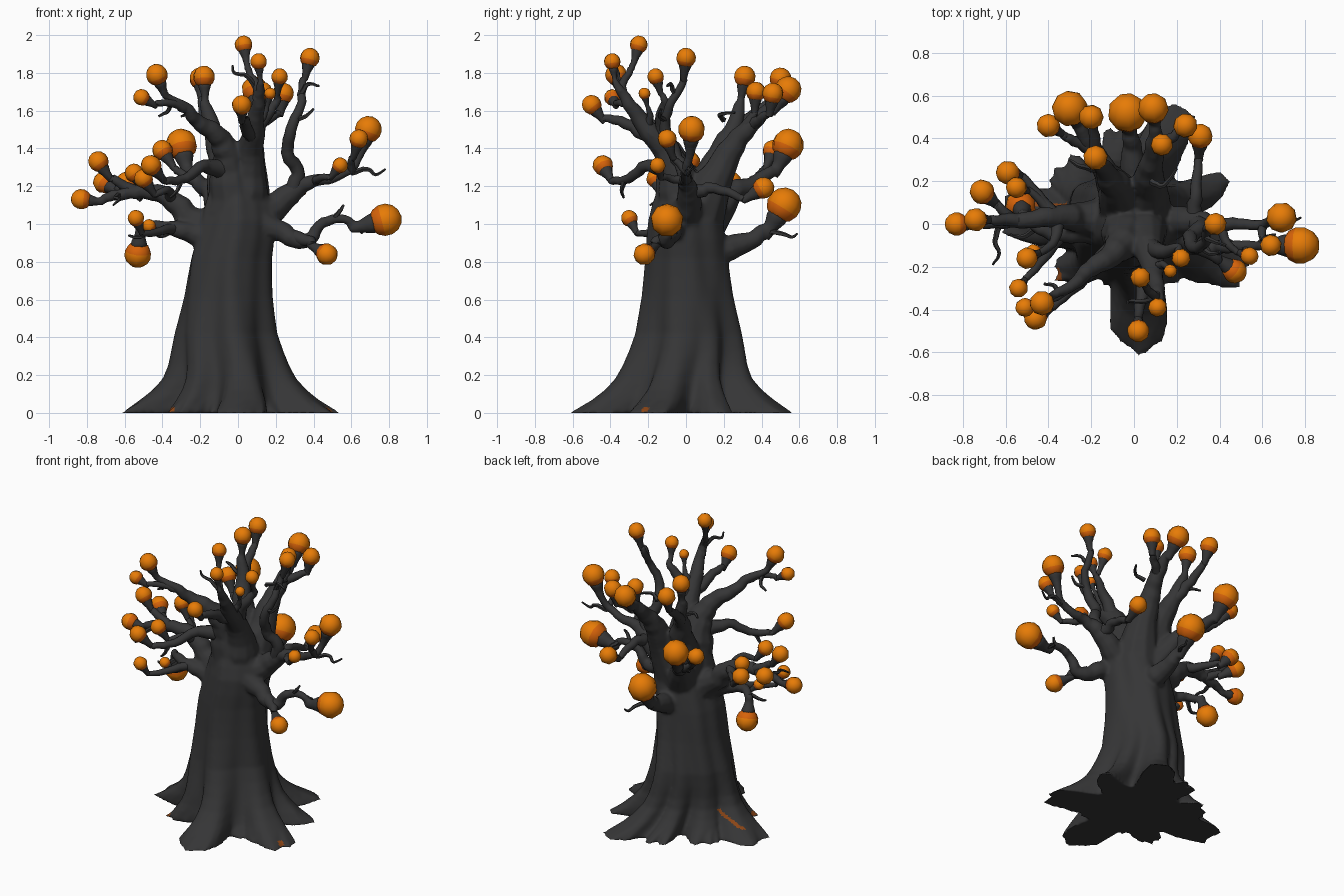
import bpy, bmesh, math, random
from mathutils import Vector, Matrix

random.seed(4)


def material(name, rgb):
    m = bpy.data.materials.new(name)
    m.diffuse_color = (*rgb, 1)
    return m


BARK = material("charcoal_bark", (0.036, 0.036, 0.037))
ORANGE = material("bright_orange", (0.8, 0.2, 0.002))
DEEP = material("deep_orange", (0.68, 0.125, 0.003))
RUST = material("rust_scar", (0.26, 0.06, 0.008))
core_parts = []  # trunk and thick limbs, fused at the end


def finish(name, bm, mats, angle=50):
    bmesh.ops.recalc_face_normals(bm, faces=bm.faces)
    me = bpy.data.meshes.new(name)
    bm.to_mesh(me)
    bm.free()
    for m in mats:
        me.materials.append(m)
    ob = bpy.data.objects.new(name, me)
    bpy.context.collection.objects.link(ob)
    bpy.ops.object.select_all(action='DESELECT')
    bpy.context.view_layer.objects.active = ob
    ob.select_set(True)
    bpy.ops.object.shade_smooth_by_angle(angle=math.radians(angle))
    return ob


def loft(bm, rings):
    """Bridge rings of equal size and cap both ends."""
    n = len(rings[0])
    for a, b in zip(rings, rings[1:]):
        for i in range(n):
            bm.faces.new((a[i], a[(i + 1) % n], b[(i + 1) % n], b[i]))
    bm.faces.new(rings[0][::-1])
    bm.faces.new(rings[-1])


def lerp(table, z):
    for (z0, v0), (z1, v1) in zip(table, table[1:]):
        if z <= z1:
            return v0 + (v1 - v0) * (z - z0) / (z1 - z0)
    return table[-1][1]


# Trunk: stacked rings whose blunt lobes spread out into the roots
ROOTS = [(-87, .61, 19), (176, .62, 19), (-24, .56, 19), (24, .47, 13),
         (69, .58, 16), (100, .46, 14), (142, .44, 17), (216, .44, 15)]  # angle, reach, width
CORE = [(0, .31), (.1, .27), (.2, .25), (.4, .237), (.6, .222), (.8, .212),
        (1.0, .2), (1.15, .16), (1.28, .1)]
FLARE = [(0, 1), (.03, .88), (.1, .6), (.2, .34), (.4, .17), (.6, .07), (.8, .02), (1.0, 0), (1.3, 0)]
SHIFT_X = [(0, 0), (.2, -.03), (.4, -.06), (.8, -.04), (1.0, 0), (1.3, 0)]
SHIFT_Y = [(0, 0), (.2, -.01), (.4, .015), (.8, .01), (1.3, 0)]
BLUNT = [(0, 5), (.1, 4), (.35, 2.2), (1.3, 2)]


def lobe(deg, power):
    best = 0
    for a, reach, w in ROOTS:
        d = abs((deg - a + 180) % 360 - 180)
        best = max(best, (reach - .31) * math.exp(-(d / w) ** power))
    return best


bm = bmesh.new()
rings, N = [], 90
jag = [random.uniform(-.04, .03) for _ in range(N)]
for z in (0, .03, .07, .12, .18, .25, .33, .42, .52, .62, .72, .82, .92, 1.02, 1.1, 1.18, 1.26):
    ring = []
    for i in range(N):
        deg = 360 * i / N
        t = math.radians(deg + 8 * math.sin(z * 5))
        crease = .008 * math.sin(5 * t + 3 * z) + .003 * math.sin(11 * t)
        r = (lerp(CORE, z) + lerp(FLARE, z) * lobe(deg, lerp(BLUNT, z)) + crease
             + jag[i] * max(0, 1 - z / .06))
        ring.append(bm.verts.new((lerp(SHIFT_X, z) + r * math.cos(t),
                                  lerp(SHIFT_Y, z) + r * math.sin(t), z)))
    rings.append(ring)
loft(bm, rings)
core_parts.append(finish("trunk", bm, [BARK]))


def smooth_path(pts, steps=4):
    """Catmull-Rom curve through (x, y, z, radius) points with a slight gnarl."""
    p = [Vector(q) for q in pts]
    p = [2 * p[0] - p[1]] + p + [2 * p[-1] - p[-2]]
    out = []
    for i in range(1, len(p) - 2):
        a, b, c, d = p[i - 1:i + 3]
        for s in range(steps):
            t = s / steps
            q = .5 * (2 * b + (c - a) * t + (2 * a - 5 * b + 4 * c - d) * t * t
                      + (3 * b - a - 3 * c + d) * t ** 3)
            q[3] = b[3] + (c[3] - b[3]) * t
            if s:
                for k in range(3):
                    q[k] += random.uniform(-.2, .2) * min(q[3], .04)
            out.append(q)
    out.append(p[-2])
    return [(q.to_3d(), q[3]) for q in out]


def tube(bm, path, sides):
    rings, side = [], Vector((.31, .83, .46))
    for i, (c, r) in enumerate(path):
        d = (path[min(i + 1, len(path) - 1)][0] - path[max(i - 1, 0)][0]).normalized()
        side = (side - d * side.dot(d)).normalized()
        up = d.cross(side)
        rings.append([bm.verts.new(c + r * (math.cos(t) * side + math.sin(t) * up))
                      for t in (2 * math.pi * k / sides for k in range(sides))])
    loft(bm, rings)


def limb(name, *pts, ball=None, sides=10):
    """Gnarled limb; with a ball it ends in a flared cup holding an orange bulb."""
    bm = bmesh.new()
    if ball:
        c, r = Vector(ball[:3]), ball[3]
        d = (c - Vector(pts[-1][:3])).normalized()
        d = (d + Vector((0, 0, .2))).normalized()
        path = smooth_path([*pts, (*(c - d * r * 2.3), min(pts[-1][3], r * .35))])
        path += [(c - d * r * 1.5, r * .46), (c - d * r * .95, r * .66), (c - d * r * .7, r * .7)]
    else:
        path = smooth_path(pts)
    tube(bm, path, sides)
    ob = finish(name, bm, [BARK])
    if pts[0][3] >= .07:
        core_parts.append(ob)
    if ball:
        bm = bmesh.new()
        bmesh.ops.create_uvsphere(bm, u_segments=9, v_segments=7, radius=r * 1.06)
        for f in bm.faces:
            f.material_index = int(f.calc_center_median().z < -.2 * r)
        rot = d.to_track_quat('Z', 'Y').to_matrix().to_4x4()
        bm.transform(Matrix.Translation(c) @ rot)
        finish(name + "_bulb", bm, [ORANGE, DEEP])


def twig(*pts):
    n = len(pts)
    limb("twig", *[(*p, .014 * (1 - i / n) + .002) for i, p in enumerate(pts)], sides=5)


# Front left crown limb
limb("front_left_limb", (-.02, 0, 1.0, .17), (-.04, -.06, 1.3, .1), (-.09, -.13, 1.45, .06),
     (-.2, -.21, 1.53, .042), (-.28, -.28, 1.62, .03), (-.37, -.33, 1.67, .022), ball=(-.43, -.37, 1.79, .055))
limb("front_left_fork", (-.28, -.28, 1.61, .025), (-.36, -.34, 1.64, .02), (-.43, -.37, 1.64, .016), ball=(-.51, -.39, 1.67, .042))
limb("front_left_low_branch", (-.06, -.08, 1.28, .06), (-.18, -.2, 1.31, .032), (-.28, -.3, 1.24, .025),
     (-.37, -.38, 1.23, .02), ball=(-.46, -.44, 1.31, .052))

# Front crown limb
limb("front_limb", (.02, 0, 1.05, .15), (.06, -.08, 1.34, .08), (.09, -.22, 1.52, .05),
     (.11, -.32, 1.67, .032), (.12, -.37, 1.74, .02), ball=(.11, -.39, 1.86, .042))
limb("front_fork", (.1, -.32, 1.66, .026), (.1, -.34, 1.73, .022), (.06, -.3, 1.8, .018), ball=(.03, -.25, 1.95, .045))
limb("front_outer_fork", (.07, -.17, 1.45, .04), (.04, -.32, 1.53, .03), (.02, -.43, 1.56, .02), ball=(.02, -.5, 1.63, .05))
limb("front_right_fork", (.06, -.1, 1.38, .05), (.13, -.13, 1.55, .035), (.2, -.11, 1.64, .022), ball=(.22, -.16, 1.78, .042))
limb("front_short_fork", (.1, -.2, 1.52, .025), (.14, -.19, 1.58, .016), ball=(.17, -.22, 1.69, .03))

# Right limbs
limb("right_limb", (.06, 0, 1.0, .13), (.2, .01, 1.09, .075), (.3, .01, 1.18, .055), (.4, 0, 1.23, .035),
     (.52, 0, 1.25, .027), (.61, 0, 1.3, .025), (.64, .02, 1.38, .022), ball=(.69, .03, 1.5, .068))
limb("right_fork", (.6, 0, 1.28, .022), (.6, -.06, 1.34, .017), ball=(.64, -.1, 1.45, .048))
limb("right_small_fork", (.4, 0, 1.23, .025), (.43, -.08, 1.24, .02), (.48, -.13, 1.25, .015), ball=(.54, -.15, 1.31, .04))
limb("right_rising_branch", (.27, .01, 1.14, .05), (.32, -.01, 1.26, .037), (.26, -.06, 1.38, .034), (.28, -.11, 1.5, .03),
     (.33, -.09, 1.62, .024), (.34, -.02, 1.74, .02), ball=(.38, 0, 1.88, .05))
limb("right_back_branch", (.28, .03, 1.16, .04), (.29, .15, 1.19, .028), (.3, .28, 1.14, .02), ball=(.31, .41, 1.19, .055))
limb("right_low_limb", (.05, -.03, 1.04, .11), (.2, -.07, .97, .06), (.36, -.11, .91, .04),
     (.43, -.11, .99, .03), (.53, -.1, 1.03, .026), (.6, -.1, 1.01, .022), ball=(.78, -.1, 1.02, .083))
limb("right_low_fork", (.3, -.1, .93, .04), (.39, -.16, .91, .026), ball=(.47, -.22, .84, .055))

# Left limbs
limb("left_limb", (-.08, .02, .93, .13), (-.24, .03, 1.02, .075), (-.37, .03, 1.14, .052), (-.48, .02, 1.17, .042),
     (-.6, .01, 1.16, .034), (-.7, 0, 1.14, .026), ball=(-.83, 0, 1.13, .052))
limb("left_rising_fork", (-.52, .02, 1.17, .034), (-.6, .02, 1.2, .028), (-.66, .02, 1.24, .022), ball=(-.74, .02, 1.33, .052))
limb("left_side_fork", (-.57, .02, 1.16, .028), (-.64, .09, 1.19, .02), ball=(-.71, .15, 1.22, .055))
limb("left_back_fork", (-.38, .04, 1.14, .035), (-.45, .14, 1.15, .024), (-.52, .22, 1.16, .017), ball=(-.59, .24, 1.22, .053))
limb("left_back_small_fork", (-.4, .07, 1.15, .025), (-.48, .15, 1.17, .016), ball=(-.55, .17, 1.27, .047))
limb("left_front_fork", (-.36, .04, 1.12, .035), (-.37, -.07, 1.18, .022), (-.43, -.13, 1.16, .016), ball=(-.5, -.16, 1.24, .048))
limb("left_low_limb", (-.08, -.02, .9, .12), (-.24, -.03, .95, .06), (-.36, -.05, .98, .038),
     (-.46, -.01, .99, .028), (-.52, .05, .97, .022), ball=(-.53, .085, .84, .068))
limb("left_low_fork", (-.34, -.05, .98, .03), (-.42, -.16, .96, .022), (-.5, -.25, .95, .016), ball=(-.54, -.3, 1.03, .042))
limb("left_low_small_fork", (-.34, -.05, .97, .022), (-.4, -.1, .94, .014), ball=(-.47, -.13, .99, .034))

# Back limbs
limb("back_left_limb", (-.03, .04, 1.0, .15), (-.08, .16, 1.32, .08), (-.13, .24, 1.48, .05),
     (-.17, .28, 1.62, .032), ball=(-.18, .31, 1.78, .055))
limb("back_left_fork", (-.12, .23, 1.46, .04), (-.18, .35, 1.57, .03), (-.19, .45, 1.65, .022), ball=(-.2, .5, 1.77, .055))
limb("back_limb", (.02, .05, 1.0, .16), (.07, .18, 1.28, .085), (.08, .28, 1.46, .056),
     (.1, .4, 1.58, .038), (.1, .46, 1.62, .025), ball=(.09, .54, 1.71, .068))
limb("back_inner_fork", (.08, .29, 1.47, .035), (.12, .36, 1.58, .022), ball=(.13, .37, 1.7, .05))
limb("back_right_fork", (.09, .34, 1.52, .035), (.17, .4, 1.56, .025), (.22, .44, 1.59, .018), ball=(.24, .46, 1.69, .054))
limb("back_left_low_limb", (-.03, .06, .95, .13), (-.13, .24, 1.16, .06), (-.21, .37, 1.22, .042),
     (-.26, .46, 1.28, .03), ball=(-.3, .54, 1.42, .08))
limb("back_left_low_fork", (-.2, .35, 1.21, .035), (-.3, .4, 1.27, .022), ball=(-.4, .46, 1.39, .052))
limb("back_low_limb", (-.01, .05, .86, .12), (0, .2, .87, .075), (-.01, .34, .91, .05),
     (-.02, .42, .97, .034), ball=(-.03, .52, 1.1, .088))

# Curling bare twigs
twig((.6, 0, 1.27), (.68, .02, 1.29), (.73, .01, 1.26), (.78, .03, 1.29))
twig((.5, -.1, 1.02), (.54, -.13, 1.07), (.56, -.12, 1.1))
twig((.58, -.1, 1.02), (.62, -.06, .99), (.66, -.05, .95))
twig((.33, -.06, 1.68), (.37, -.08, 1.74), (.43, -.1, 1.73))
twig((.3, -.1, 1.55), (.36, -.14, 1.57), (.4, -.13, 1.61))
twig((.1, -.33, 1.7), (.05, -.36, 1.78), (-.02, -.36, 1.8), (-.03, -.37, 1.84))
twig((-.36, -.33, 1.66), (-.37, -.29, 1.6), (-.42, -.28, 1.57))
twig((-.62, .01, 1.16), (-.65, -.08, 1.14), (-.63, -.14, 1.13), (-.66, -.19, 1.1))
twig((-.3, -.32, 1.24), (-.32, -.34, 1.18), (-.36, -.33, 1.14))
twig((-.45, -.02, .98), (-.52, -.06, .93), (-.58, -.05, .94))
twig((-.02, .42, .96), (.03, .5, .95), (.05, .56, .93), (.06, .59, .95))
twig((.08, .2, 1.55), (.14, .18, 1.58), (.2, .26, 1.59))
twig((-.2, .36, 1.22), (-.17, .32, 1.18), (-.2, .24, 1.15))
twig((-.15, .25, 1.53), (-.25, .27, 1.58), (-.3, .3, 1.57))

# Fuse the trunk and thick limbs into one continuous bark surface
bpy.ops.object.select_all(action='DESELECT')
for ob in core_parts:
    ob.select_set(True)
trunk = core_parts[0]
bpy.context.view_layer.objects.active = trunk
bpy.ops.object.join()
fuse = trunk.modifiers.new("fuse", 'REMESH')
fuse.mode, fuse.voxel_size, fuse.use_smooth_shade = 'VOXEL', .011, True
soften = trunk.modifiers.new("soften", 'SMOOTH')
soften.factor, soften.iterations = .5, 4
for m in ("fuse", "soften"):
    bpy.ops.object.modifier_apply(modifier=m)

# Small rusty scars low on the roots
me = trunk.data
me.materials.clear()
me.materials.append(BARK)
me.materials.append(RUST)
for f in me.polygons:
    c = f.center
    a = math.degrees(math.atan2(c.y, c.x)) % 360
    scar = (abs(a - 167 + 70 * (c.z - .12)) < 1.6 and .07 < c.z < .17) or \
           ((abs(a - 214) < 4 or abs(a - 336) < 2) and .008 < c.z < .03)
    f.material_index = int(scar and f.normal.z > -.5)
bpy.ops.object.shade_smooth_by_angle(angle=math.radians(60))
